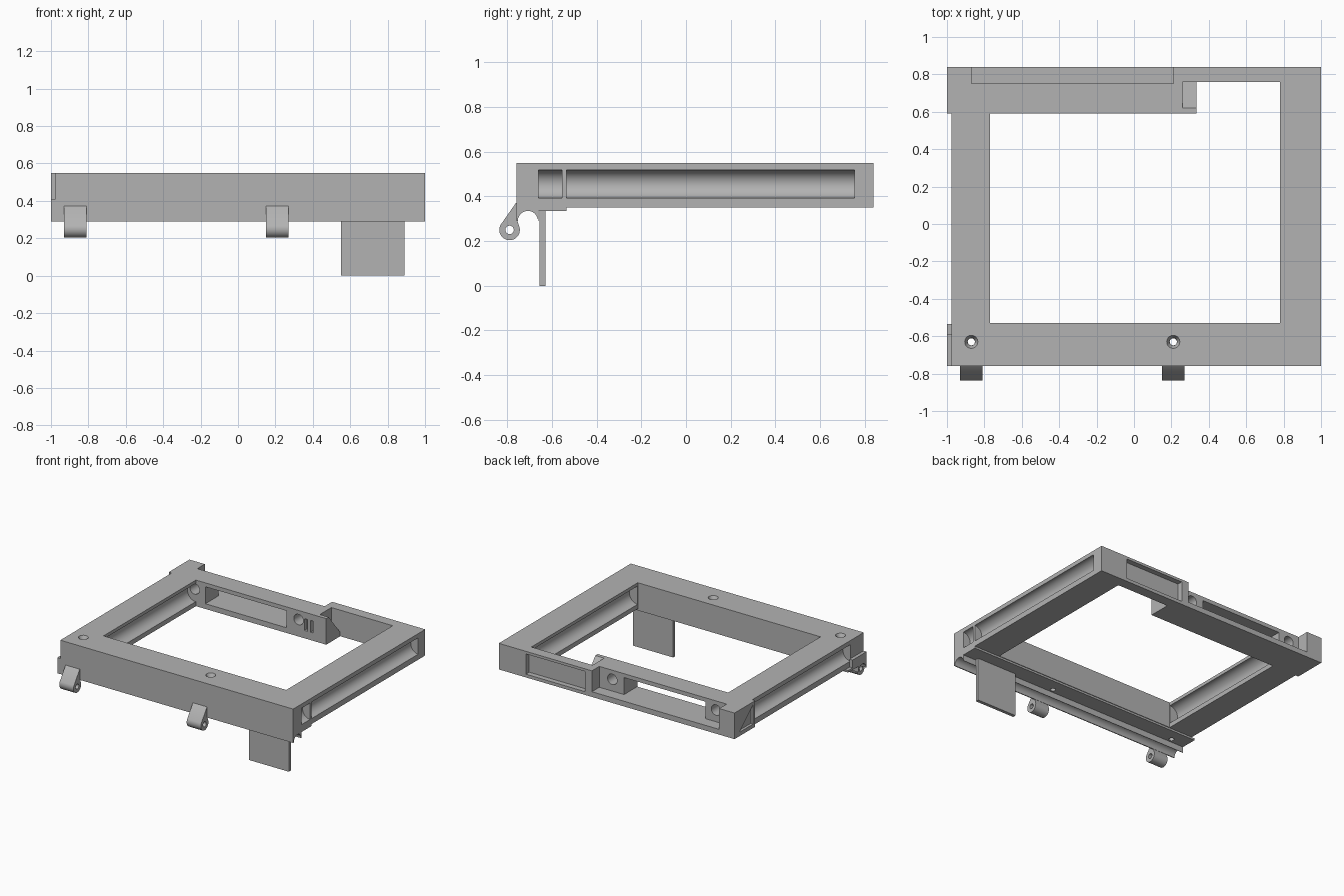
import bpy, bmesh, math
from mathutils import Matrix, Vector

if "Cube" in bpy.data.objects:
    bpy.data.objects.remove(bpy.data.objects["Cube"])

grey = bpy.data.materials.new("plain grey")
grey.use_nodes = True
grey.diffuse_color = (0.45, 0.45, 0.45, 1)
grey.node_tree.nodes["Principled BSDF"].inputs["Base Color"].default_value = (0.45, 0.45, 0.45, 1)


def finish(name, bm):
    bmesh.ops.recalc_face_normals(bm, faces=bm.faces)
    mesh = bpy.data.meshes.new(name)
    bm.to_mesh(mesh)
    bm.free()
    mesh.materials.append(grey)
    ob = bpy.data.objects.new(name, mesh)
    bpy.context.collection.objects.link(ob)
    return ob


def box(name, x, y, z):
    bm = bmesh.new()
    bmesh.ops.create_cube(bm, size=1)
    for v in bm.verts:
        v.co = Vector([(r[0] + r[1]) / 2 + c * (r[1] - r[0]) for r, c in zip((x, y, z), v.co)])
    return finish(name, bm)


def prism(name, x, profile):
    """Extrude a (y, z) profile along x."""
    bm = bmesh.new()
    face = bm.faces.new([bm.verts.new((x[0], y, z)) for y, z in profile])
    out = bmesh.ops.extrude_face_region(bm, geom=[face])["geom"]
    bmesh.ops.translate(bm, vec=(x[1] - x[0], 0, 0),
                        verts=[g for g in out if isinstance(g, bmesh.types.BMVert)])
    return finish(name, bm)


def rod(name, start, end, r, r2=None, segments=32):
    a, b = Vector(start), Vector(end)
    turn = (b - a).to_track_quat('Z', 'Y').to_matrix().to_4x4()
    bm = bmesh.new()
    bmesh.ops.create_cone(bm, cap_ends=True, segments=segments, radius1=r,
                          radius2=r if r2 is None else r2, depth=(b - a).length,
                          matrix=Matrix.Translation((a + b) / 2) @ turn)
    return finish(name, bm)


def arc(cy, cz, r, a0, a1, n=20):
    angles = [math.radians(a0 + (a1 - a0) * i / n) for i in range(n + 1)]
    return [(cy + r * math.cos(a), cz + r * math.sin(a)) for a in angles]


def cut(target, *cutters):
    bpy.context.view_layer.objects.active = target
    for cutter in cutters:
        mod = target.modifiers.new("cut", 'BOOLEAN')
        mod.operation, mod.solver, mod.object = 'DIFFERENCE', 'EXACT', cutter
        bpy.ops.object.modifier_apply(modifier=mod.name)
        bpy.data.objects.remove(cutter)


# Main frame with its stepped opening
frame = box("frame", (-0.975, 1), (-0.76, 0.84), (0.35, 0.55))
cut(frame,
    box("opening", (-0.77, 0.78), (-0.53, 0.59), (0.2, 0.7)),
    box("opening_step", (0.26, 0.78), (0, 0.76), (0.2, 0.7)))

# Rounded grooves in both faces of the side bars
for x, y0, y1, r in ((1, -0.66, -0.555, 0.063), (1, -0.535, 0.755, 0.063),
                     (-0.975, -0.6, 0.59, 0.063),
                     (-0.77, -0.528, 0.588, 0.07), (0.78, -0.528, 0.758, 0.07)):
    cut(frame, rod("groove", (x, y0, 0.455), (x, y1, 0.455), r, segments=48))

# Rear bar: open channel, through slot, shallow pocket and round holes
cut(frame,
    box("channel", (-0.87, 0.21), (0.75, 0.9), (0.39, 0.7)),
    box("slot", (-0.69, 0), (0.5, 0.9), (0.39, 0.52)),
    box("pocket", (0.27, 0.77), (0.8, 0.9), (0.375, 0.53)))
for x in (-0.78, 0.1):
    cut(frame, rod("bar_hole", (x, 0.57, 0.48), (x, 0.8, 0.48), 0.04))
for x in (0.15, 0.2):
    cut(frame, box("switch_slot", (x, x + 0.025), (0.57, 0.62), (0.41, 0.5)))

# Front lip with a rounded channel underneath
lip = prism("front_lip", (-1, 1), [(-0.76, 0.35), (-0.76, 0.29)]
            + arc(-0.708, 0.29, 0.045, 180, 0)
            + [(-0.66, 0.29), (-0.66, 0.335), (-0.535, 0.335), (-0.535, 0.35)])

# Countersunk screw holes
for x in (-0.87, 0.21):
    for part in (frame, lip):
        cut(part, rod("screw_hole", (x, -0.63, 0.2), (x, -0.63, 0.6), 0.019))
    cut(frame, rod("countersink", (x, -0.63, 0.52), (x, -0.63, 0.56), 0.02, 0.04))

# Corner pieces on the right-hand side
front_tab = box("front_corner_tab", (-1, -0.975), (-0.76, -0.59), (0.35, 0.41))
rear_tab = box("rear_corner_tab", (-1, -0.975), (0.59, 0.84), (0.35, 0.55))
cut(rear_tab, prism("tab_pocket", (-1.05, -0.98), [(0.615, 0.38), (0.615, 0.53), (0.78, 0.38)]))

# Sloped end of the rear bar
wedge = prism("rear_bar_wedge", (0.26, 0.335),
              [(0.59, 0.35), (0.59, 0.55), (0.62, 0.55), (0.76, 0.38), (0.76, 0.35)])

# Hinge lugs
lugs = []
for side, x in (("right", -0.87), ("left", 0.21)):
    lug = prism(side + "_hinge_lug", (x - 0.06, x + 0.06),
                [(-0.755, 0.29), (-0.755, 0.375), (-0.762, 0.37)]
                + arc(-0.79, 0.25, 0.046, 150, 375, 28))
    cut(lug, rod("pin_hole", (x - 0.1, -0.79, 0.25), (x + 0.1, -0.79, 0.25), 0.019))
    lugs.append(lug)

# Hanging plate
plate = box("hanging_plate", (0.55, 0.89), (-0.655, -0.63), (0, 0.336))

# Smooth the curved surfaces, keep the corners sharp
bpy.ops.object.select_all(action='DESELECT')
for ob in [frame, lip, front_tab, rear_tab, wedge, plate] + lugs:
    ob.select_set(True)
bpy.context.view_layer.objects.active = frame
bpy.ops.object.shade_smooth_by_angle(angle=math.radians(30))
